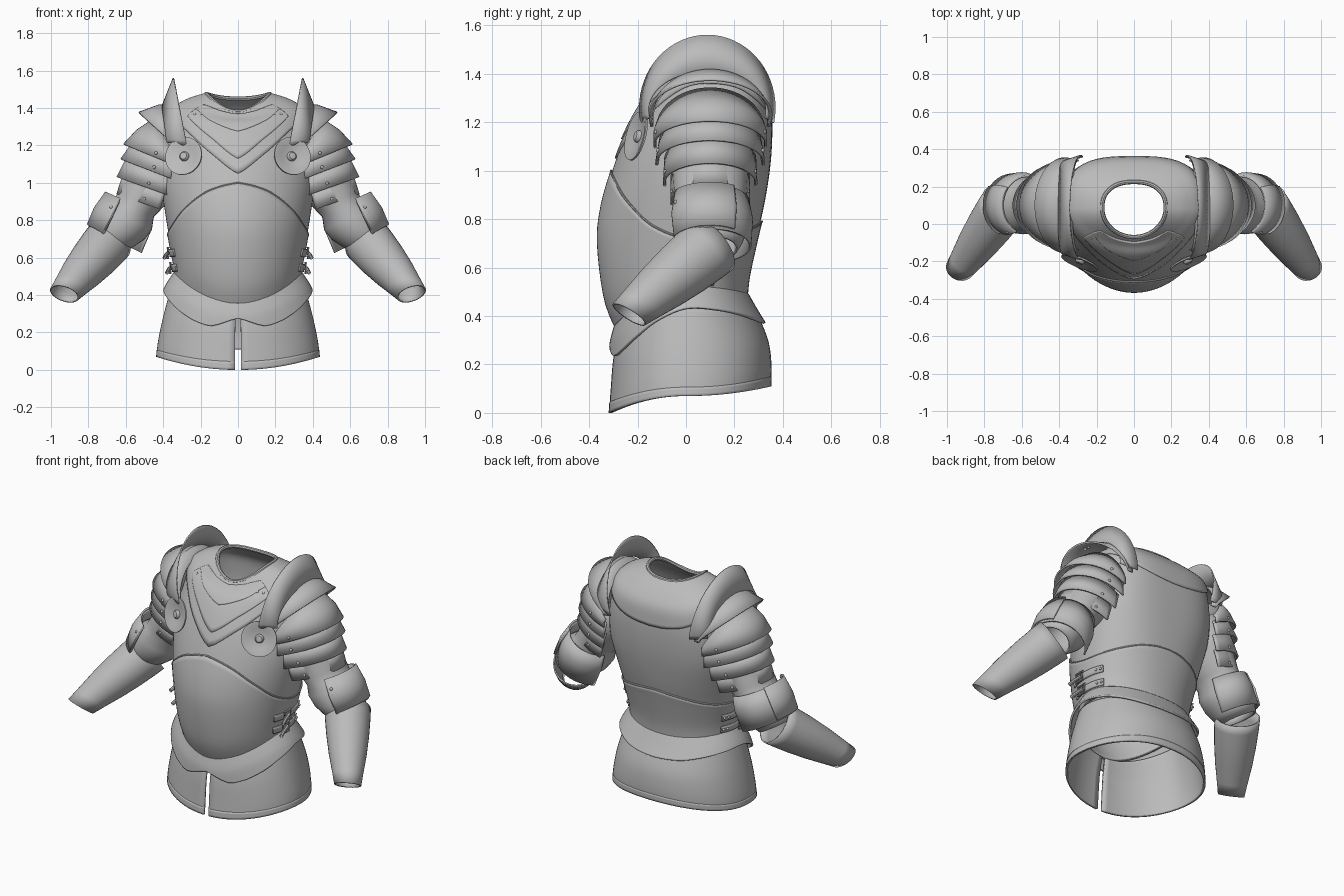
import bpy, bmesh, math
from math import sin, cos, pi, radians
from mathutils import Vector

cube = bpy.data.objects.get("Cube")
if cube:
    bpy.data.objects.remove(cube)

steel = bpy.data.materials.new("grey_steel")
steel.use_nodes = True
GREY = (0.5, 0.5, 0.5, 1)
steel.diffuse_color = GREY
steel.node_tree.nodes["Principled BSDF"].inputs["Base Color"].default_value = GREY


def finish(name, bm, thick=0.0, mirror=False):
    bmesh.ops.recalc_face_normals(bm, faces=bm.faces)
    me = bpy.data.meshes.new(name)
    bm.to_mesh(me)
    bm.free()
    me.materials.append(steel)
    ob = bpy.data.objects.new(name, me)
    bpy.context.collection.objects.link(ob)
    bpy.ops.object.select_all(action='DESELECT')
    ob.select_set(True)
    bpy.context.view_layer.objects.active = ob
    bpy.ops.object.shade_smooth_by_angle(angle=radians(40))
    if thick:
        mod = ob.modifiers.new("thickness", 'SOLIDIFY')
        mod.thickness, mod.offset = thick, 0
    if mirror:
        ob.modifiers.new("mirror", 'MIRROR')
    return ob


def skin(name, rings, closed, thick=0.01, mirror=False):
    """Quad surface through a list of point rings."""
    bm = bmesh.new()
    vs = [[bm.verts.new(p) for p in r] for r in rings]
    n = len(rings[0])
    for a, b in zip(vs, vs[1:]):
        for i in range(n if closed else n - 1):
            j = (i + 1) % n
            bm.faces.new((a[i], a[j], b[j], b[i]))
    return finish(name, bm, thick, mirror)


def spline(keys, t):
    """Catmull-Rom through evenly spaced keys (numbers or vectors)."""
    i = min(max(int(t), 0), len(keys) - 2)
    f = t - i
    k = [keys[min(max(i + d, 0), len(keys) - 1)] for d in (-1, 0, 1, 2)]
    return (k[1] * 2 + (k[2] - k[0]) * f + (k[0] * 2 - k[1] * 5 + k[2] * 4 - k[3]) * f**2
            + (k[1] * 3 - k[0] - k[2] * 3 + k[3]) * f**3) * 0.5


def body(rows, t, a, off=0.0):
    """Point on a torso form; angle runs from front over the left side to the back."""
    rx, yf, yb, zf, zs, zb, cy, e_front, e_back = spline(rows, t)
    s, c = sin(a), cos(a)
    e = e_front if c > 0 else e_back
    x = math.copysign(abs(s)**e * rx, s)
    y = cy + ((yf if c > 0 else yb) - cy) * abs(c)**e
    z = zs + ((zf if c > 0 else zb) - zs) * c * c
    out = Vector((x, y - cy, 0)).normalized()
    return Vector((x, y, z)) + out * off


def find(rows, a, z):
    lo, hi = 0.0, len(rows) - 1.0
    for _ in range(20):
        mid = (lo + hi) / 2
        lo, hi = (mid, hi) if body(rows, mid, a).z < z else (lo, mid)
    return lo


def edge(rows, keys, a):
    """Row position of a plate edge given by heights from front to back."""
    return find(rows, a, spline(keys, abs(a) / pi * (len(keys) - 1)))


def plate(name, rows, low=None, high=None, off=0.0, span=(-pi, pi), thick=0.012, mirror=False, nv=18):
    closed = span == (-pi, pi)
    n = 72
    angles = [span[0] + (span[1] - span[0]) * i / n for i in range(n if closed else n + 1)]
    ends = [(edge(rows, low, a) if low else 0, edge(rows, high, a) if high else len(rows) - 1)
            for a in angles]
    rings = [[body(rows, l + (h - l) * v / nv, a, off) for a, (l, h) in zip(angles, ends)]
             for v in range(nv + 1)]
    return skin(name, rings, closed, thick, mirror)


def bead(name, pts, radius, closed=True, mirror=False):
    """Round rim following a line of points."""
    pts = [Vector(p) for p in pts]
    rings = []
    for i, p in enumerate(pts):
        nxt = pts[(i + 1) % len(pts)] if closed else pts[min(i + 1, len(pts) - 1)]
        d = (nxt - pts[i - 1 if closed else max(i - 1, 0)]).normalized()
        u = d.cross(Vector((0.01, 0.02, 1))).normalized()
        v = d.cross(u)
        rings.append([p + (u * cos(k * pi / 4) + v * sin(k * pi / 4)) * radius for k in range(8)])
    return skin(name, rings + rings[:1] if closed else rings, True, 0, mirror)


def arch(name, rings, y=0.1, span=(-100, 100), thick=0.01):
    """Arm plate; each ring is outer tip (x, z), centre (x, z) and half depth."""
    closed = span[1] - span[0] == 360
    n = 36
    angs = [radians(span[0] + (span[1] - span[0]) * i / n) for i in range(n if closed else n + 1)]
    pts = [[(cx + (tx - cx) * cos(a), y + w * sin(a), cz + (tz - cz) * cos(a)) for a in angs]
           for tx, tz, cx, cz, w in rings]
    return skin(name, pts, closed, thick, True)


def rivet(name, p, r=0.009):
    bm = bmesh.new()
    bmesh.ops.create_uvsphere(bm, u_segments=12, v_segments=8, radius=r)
    bmesh.ops.translate(bm, verts=bm.verts, vec=p)
    finish(name, bm, 0, True)


# Torso forms: half width, front y, back y, front z, side z, back z, middle y, front and back squareness
CUIRASS = [Vector(r) for r in (
    (.325, -.27, .24, .33, .47, .46, 0, 1, .95), (.335, -.325, .25, .47, .57, .56, 0, 1, .95),
    (.36, -.354, .28, .70, .70, .70, 0, 1.04, .9), (.385, -.34, .315, .85, .85, .85, 0, 1.06, .8),
    (.405, -.298, .34, 1.0, 1.0, 1.0, .02, 1.06, .72), (.40, -.25, .35, 1.13, 1.13, 1.13, .04, 1.06, .68),
    (.38, -.195, .348, 1.24, 1.25, 1.24, .06, 1.06, .66),
    (.35, -.145, .333, 1.31, 1.38, 1.33, .08, 1.06, .68),
    (.27, -.10, .28, 1.345, 1.44, 1.40, .085, 1.06, .76),
    (.165, -.065, .22, 1.38, 1.475, 1.45, .085, 1, .85))]
FAULD = [Vector(r) for r in (
    (.405, -.305, .335, .21, .38, .34, 0, 1, .92), (.375, -.302, .285, .285, .45, .42, 0, 1, .93),
    (.33, -.285, .245, .355, .52, .49, 0, 1, .95))]
SKIRT = [Vector(r) for r in (
    (.43, -.312, .345, 0, .07, .11, 0, .98, .93), (.422, -.305, .347, .10, .15, .20, 0, .98, .93),
    (.395, -.295, .333, .22, .28, .30, 0, .98, .93), (.355, -.275, .285, .33, .43, .42, 0, 1, .95))]

# Torso plates
plate("cuirass", CUIRASS, nv=40)
WAIST_TOP = (1.0, .96, .87, .77, .72, .72, .74, .77, .79)
plate("waist_plate", CUIRASS, high=WAIST_TOP, off=.008)
ring = [2 * pi * i / 96 - pi for i in range(96)]
bead("waist_plate_rim", [body(CUIRASS, edge(CUIRASS, WAIST_TOP, a), a, .011) for a in ring], .005)
bead("neck_rim", [body(CUIRASS, len(CUIRASS) - 1, a, .005) for a in ring], .012)
COLLAR = (1.05, 1.16, 1.27, 1.34, 1.36, 1.34, 1.29, 1.24, 1.21)
plate("gorget", CUIRASS, low=COLLAR, off=.008)
BAND_TOP = (1.365, 1.38, 1.41, 1.435, 1.44, 1.44, 1.44, 1.44, 1.44)
plate("gorget_front_band", CUIRASS, low=(1.13, 1.24, 1.34, 1.41, 1.43, 1.43, 1.43, 1.43, 1.43),
      high=BAND_TOP, off=.013, span=(-.85, .85))
plate("gorget_upper_band", CUIRASS, low=(1.275, 1.325, 1.385, 1.42, 1.43, 1.43, 1.43, 1.43, 1.43),
      high=BAND_TOP, off=.018, span=(-.85, .85))
plate("fauld", FAULD, low=(.275, .235, .30, .38, .43, .425, .405, .38, .37), off=.008)

# Skirt with a front slit and hem band
plate("skirt", SKIRT, span=(.035, 2 * pi - .035))
hem_top = SKIRT[0].lerp(SKIRT[1], .45)
plate("skirt_hem", [SKIRT[0], hem_top], off=.005, span=(.04, 2 * pi - .04), thick=.006, nv=3)

# Side straps and buckles
for k, z in enumerate((.545, .625)):
    plate(f"side_strap_{k}", CUIRASS, low=(z - .02,) * 2, high=(z + .02,) * 2, off=.02,
          span=(1.2, 2.0), thick=.008, mirror=True, nv=3)
    mid = body(CUIRASS, find(CUIRASS, 1.45, z), 1.45, .032)
    bead(f"buckle_{k}", [mid + Vector((0, sy * .03, sz * .028))
                         for sy, sz in ((-1, -1), (1, -1), (1, 1), (-1, 1))], .007, mirror=True)
    bead(f"strap_end_{k}", [mid + Vector((0, .02, 0)), mid + Vector((.01, -.03, -.01)),
                            mid + Vector((.018, -.07, -.025))], .011, closed=False, mirror=True)
    for a in (1.85, 1.95):
        rivet("strap_rivet", body(CUIRASS, find(CUIRASS, a, z), a, .026), .008)

# Shoulder lames
arch("shoulder_cap", [(.33, 1.40, .30, 1.21, .24), (.42, 1.415, .34, 1.21, .245),
                      (.53, 1.375, .37, 1.23, .252)], span=(-98, 98))
LAMES = (((.45, 1.34, .35, 1.17, .22), (.54, 1.28, .37, 1.15, .23), (.61, 1.205, .38, 1.11, .23)),
         ((.55, 1.23, .37, 1.13, .205), (.625, 1.125, .39, 1.035, .222)),
         ((.59, 1.14, .39, 1.05, .185), (.645, 1.03, .42, .95, .19)),
         ((.61, 1.05, .42, .97, .16), (.645, .94, .45, .87, .16)))
for k, rings in enumerate(LAMES):
    arch(f"shoulder_lame_{k}", rings)
    tx, tz, cx, cz, w = rings[-1]
    for s in (-1, 1):
        a = radians(78) * s
        rivet("lame_rivet", (cx + (tx - cx) * cos(a) + .01, .1 + (w - .002) * sin(a),
                             cz + (tz - cz) * cos(a) + .03))
for x in (.43, .455):
    rivet("cap_rivet", (x, .105, 1.835 - x))

# Upright shoulder crest
arch("shoulder_crest", [(.405, 1.41, .385, 1.25, .245), (.375, 1.485, .335, 1.255, .262),
                        (.345, 1.56, .285, 1.26, .278)], y=.088, span=(-102, 102), thick=.008)

# Round armpit discs, turned from a profile
bm = bmesh.new()
prof = ((0, .022), (.018, .02), (.025, .012), (.026, .004), (.06, .008), (.092, .020),
        (.104, .02), (.104, .012), (.06, -.004), (0, -.012))
vs = [bm.verts.new((r, 0, h)) for r, h in prof]
es = [bm.edges.new(p) for p in zip(vs, vs[1:])]
bmesh.ops.spin(bm, geom=vs + es, axis=(0, 0, 1), cent=(0, 0, 0), steps=40, angle=2 * pi)
bmesh.ops.remove_doubles(bm, verts=bm.verts, dist=.0005)
turn = Vector((.36, -.9, .24)).to_track_quat('Z', 'Y').to_matrix()
bmesh.ops.rotate(bm, verts=bm.verts, matrix=turn)
bmesh.ops.translate(bm, verts=bm.verts, vec=(.285, -.192, 1.14))
finish("armpit_disc", bm, 0, True)

# Upper arm sleeve, puffed at the elbow
arch("upper_arm", [(.46, 1.25, .36, 1.18, .16), (.59, 1.10, .46, 1.03, .155), (.635, .95, .53, .90, .145),
                   (.665, .90, .56, .86, .14), (.715, .87, .59, .81, .15), (.755, .80, .63, .75, .145),
                   (.775, .76, .67, .71, .13), (.79, .73, .70, .68, .11)], span=(-180, 180))

# Elbow guard wrapping the outside and back
arch("elbow_guard", [(.70, .94, .57, .88, .155), (.745, .86, .60, .80, .172), (.795, .76, .65, .69, .165)],
     span=(-62, 155))
arch("elbow_outer_plate", [(.705, .95, .59, .90, .15), (.765, .865, .63, .80, .165),
                           (.803, .775, .68, .71, .155)], span=(-70, 40), thick=.012)
for z in (.84, .87):
    rivet("elbow_rivet", (.69 - (z - .84) * .4, -.042, z))

# Forearm guard, cut off obliquely at the open wrist
start, wrist = Vector((.69, .105, .69)), Vector((.928, -.235, .407))
d = (wrist - start).normalized()
u = d.cross(Vector((0, 0, 1))).normalized()
v = d.cross(u)
cut = Vector((.25, -.5, -.83))
tube = []
for t, r in ((0, .128), (.12, .126), (.35, .118), (.6, .104), (.85, .084), (1, .073)):
    ring = [(u * cos(k * pi / 18) + v * sin(k * pi / 18)) * r for k in range(36)]
    tube.append([start.lerp(wrist, t) + p - d * (t * p.dot(cut) / d.dot(cut)) for p in ring])
skin("forearm_guard", tube, True, .008, True)

# Gorget rivets
for a in (.66, .76):
    rivet("gorget_rivet", body(CUIRASS, find(CUIRASS, a, 1.365), a, .014))
